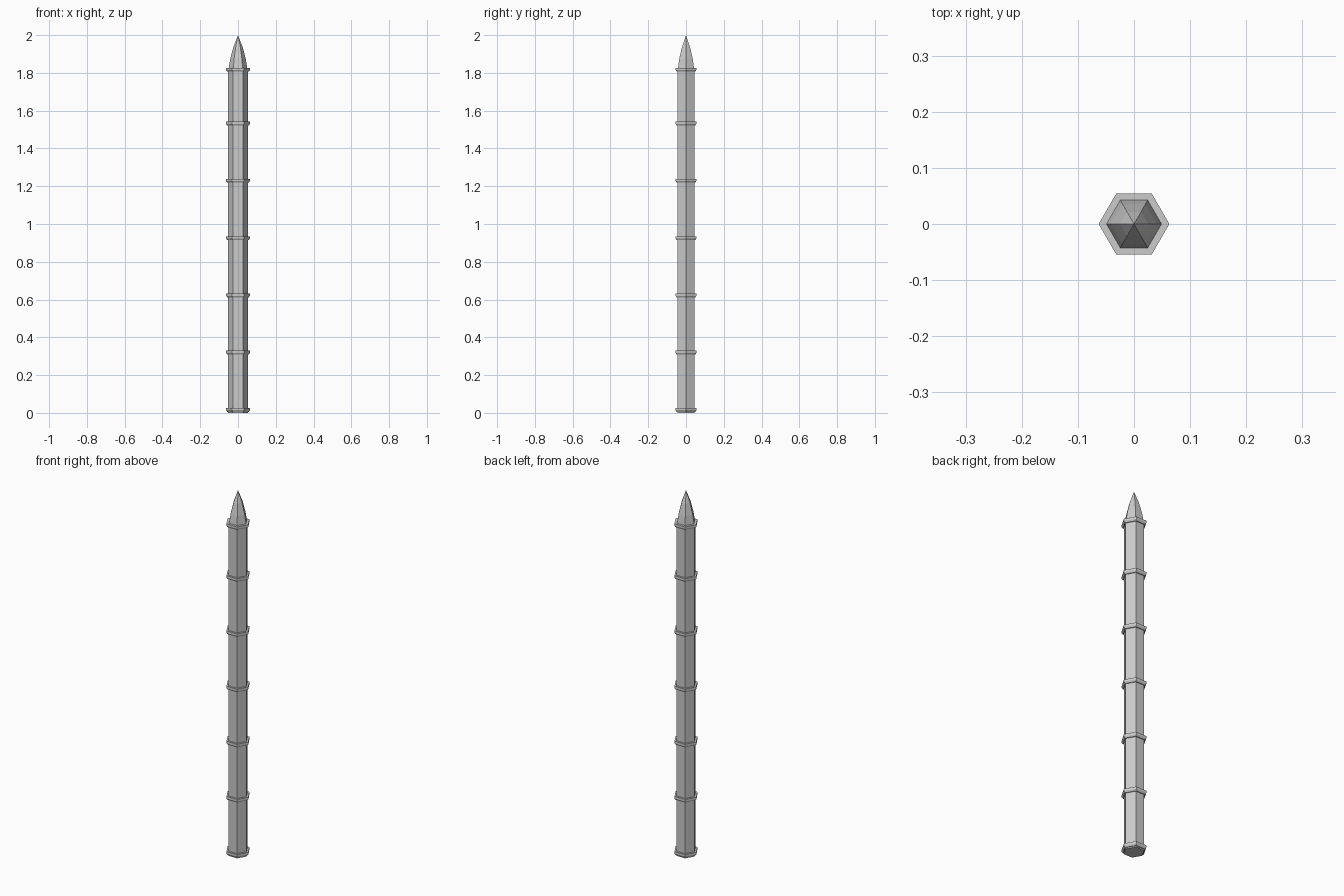
import bpy
import bmesh
from math import cos, sin, pi

cube = bpy.data.objects.get("Cube")
if cube:
    bpy.data.objects.remove(cube)

grey = bpy.data.materials.new("stone_grey")
grey.use_nodes = True
colour = (0.6, 0.6, 0.6, 1)
grey.diffuse_color = colour
grey.node_tree.nodes["Principled BSDF"].inputs["Base Color"].default_value = colour


def hex_part(name, profile):
    """Stack six-sided rings from (radius, z) points; radius 0 makes a tip."""
    bm = bmesh.new()
    rings = []
    for r, z in profile:
        count = 6 if r else 1
        rings.append([bm.verts.new((r * cos(i * pi / 3), r * sin(i * pi / 3), z))
                      for i in range(count)])
    for low, high in zip(rings, rings[1:]):
        for i in range(6):
            j = (i + 1) % 6
            if len(high) == 1:
                bm.faces.new((low[i], low[j], high[0]))
            else:
                bm.faces.new((low[i], low[j], high[j], high[i]))
    bm.faces.new(rings[0][::-1])
    if len(rings[-1]) == 6:
        bm.faces.new(rings[-1])
    mesh = bpy.data.meshes.new(name)
    bm.to_mesh(mesh)
    bm.free()
    mesh.materials.append(grey)
    obj = bpy.data.objects.new(name, mesh)
    bpy.context.collection.objects.link(obj)
    return obj


# Straight shaft
hex_part("shaft", [(0.052, 0), (0.052, 1.82)])

# Pointed tip with slightly bowed sides
hex_part("tip", [(0.051, 1.815), (0.041, 1.875), (0.025, 1.935), (0, 2)])

# Collars with a chamfered lower edge
for n, z in enumerate((0.017, 0.32, 0.623, 0.926, 1.23, 1.533, 1.818)):
    hex_part(f"collar_{n + 1}", [(0.057, z - 0.011), (0.063, z - 0.003),
                                 (0.063, z + 0.009)])
